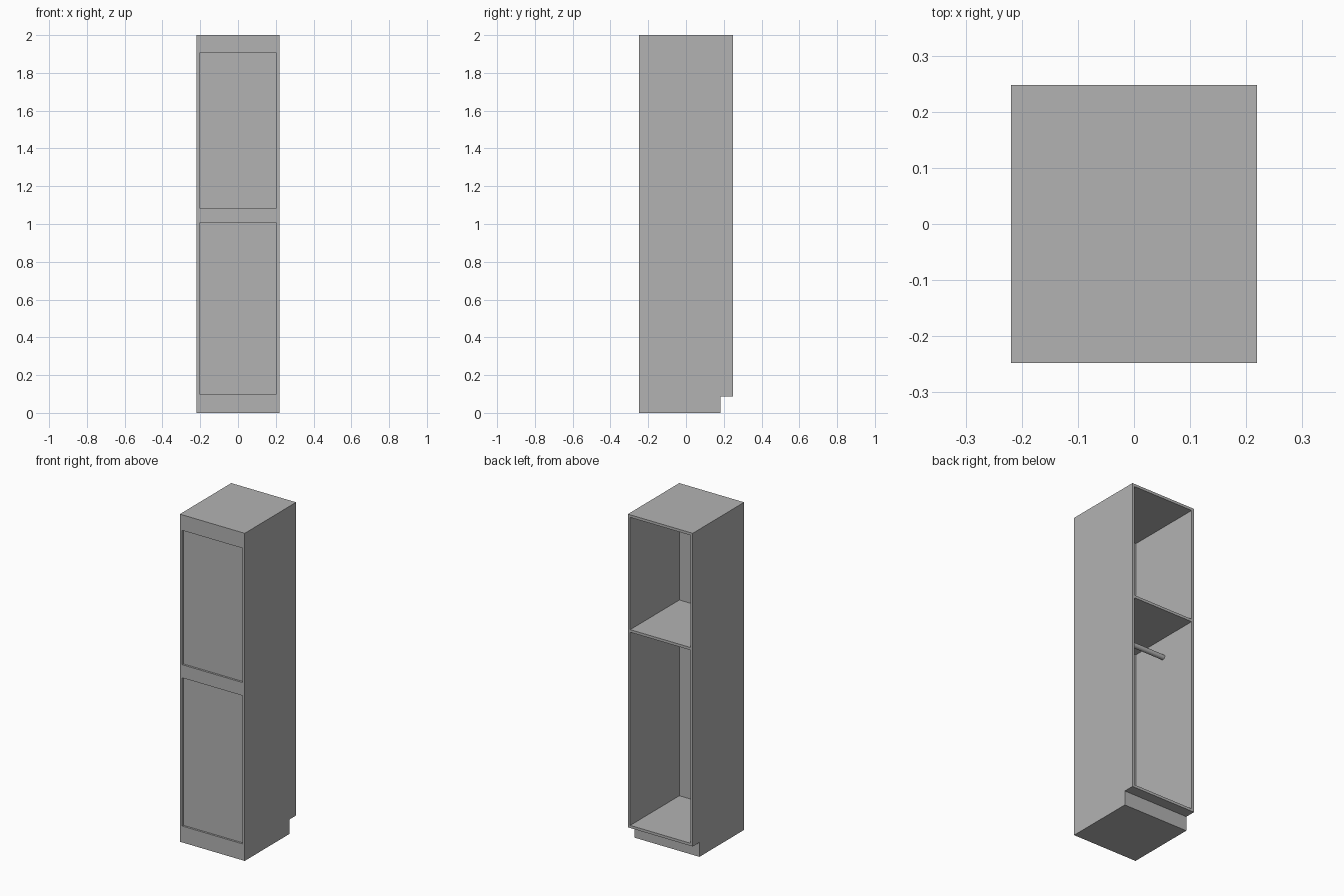
import bpy, bmesh, math
from mathutils import Matrix

cube = bpy.data.objects.get("Cube")
if cube:
    bpy.data.objects.remove(cube, do_unlink=True)

W, D, H = 0.219, 0.248, 2.0      # half width, half depth, height
T = 0.016                        # board thickness
KICK_Y, KICK_Z = 0.183, 0.088    # toe-kick notch
INNER = W - T
FRONT_IN = -D + 0.022            # inner face of the front

grey = bpy.data.materials.new("cabinet_grey")
grey.use_nodes = True
COLOUR = (0.45, 0.45, 0.45, 1)
grey.diffuse_color = COLOUR
grey.node_tree.nodes["Principled BSDF"].inputs["Base Color"].default_value = COLOUR


def finish(name, bm):
    bmesh.ops.recalc_face_normals(bm, faces=bm.faces)
    mesh = bpy.data.meshes.new(name)
    bm.to_mesh(mesh)
    bm.free()
    mesh.materials.append(grey)
    obj = bpy.data.objects.new(name, mesh)
    bpy.context.collection.objects.link(obj)
    return obj


def prism(name, profile, x0, x1):
    """Extrude a (y, z) profile from x0 to x1."""
    bm = bmesh.new()
    face = bm.faces.new([bm.verts.new((x0, y, z)) for y, z in profile])
    new = bmesh.ops.extrude_face_region(bm, geom=[face])["geom"]
    verts = [v for v in new if isinstance(v, bmesh.types.BMVert)]
    bmesh.ops.translate(bm, verts=verts, vec=(x1 - x0, 0, 0))
    return finish(name, bm)


def board(name, y0, y1, z0, z1):
    """A board spanning the gap between the two sides."""
    return prism(name, [(y0, z0), (y1, z0), (y1, z1), (y0, z1)], -INNER, INNER)


# Notched side panels
side = [(-D, 0), (KICK_Y, 0), (KICK_Y, KICK_Z), (D, KICK_Z), (D, H), (-D, H)]
prism("left_side", side, INNER, W)
prism("right_side", side, -W, -INNER)

# Plinth, floor, shelf and top
board("plinth", -D, KICK_Y, 0, KICK_Z)
board("floor_board", FRONT_IN, D, KICK_Z, KICK_Z + T)
board("shelf", FRONT_IN, D, 1.283, 1.283 + T)
board("top_board", FRONT_IN, D, H - T, H)

# Front rails with recessed panels between them
rails = {"lower": (KICK_Z, 0.1), "middle": (1.005, 1.085), "upper": (1.905, H)}
for name, (z0, z1) in rails.items():
    board(name + "_front_rail", -D, FRONT_IN, z0, z1)
board("lower_front_panel", -D + 0.012, FRONT_IN, 0.1, 1.005)
board("upper_front_panel", -D + 0.012, FRONT_IN, 1.085, 1.905)

# Hanging rod under the shelf
bm = bmesh.new()
bmesh.ops.create_cone(bm, cap_ends=True, segments=24, radius1=0.015, radius2=0.015,
                      depth=2 * INNER, matrix=Matrix.Rotation(math.pi / 2, 4, "Y"))
rod = finish("hanging_rod", bm)
rod.location = (0, 0.005, 1.165)
bpy.ops.object.select_all(action="DESELECT")
rod.select_set(True)
bpy.context.view_layer.objects.active = rod
bpy.ops.object.shade_smooth_by_angle(angle=math.radians(40))
